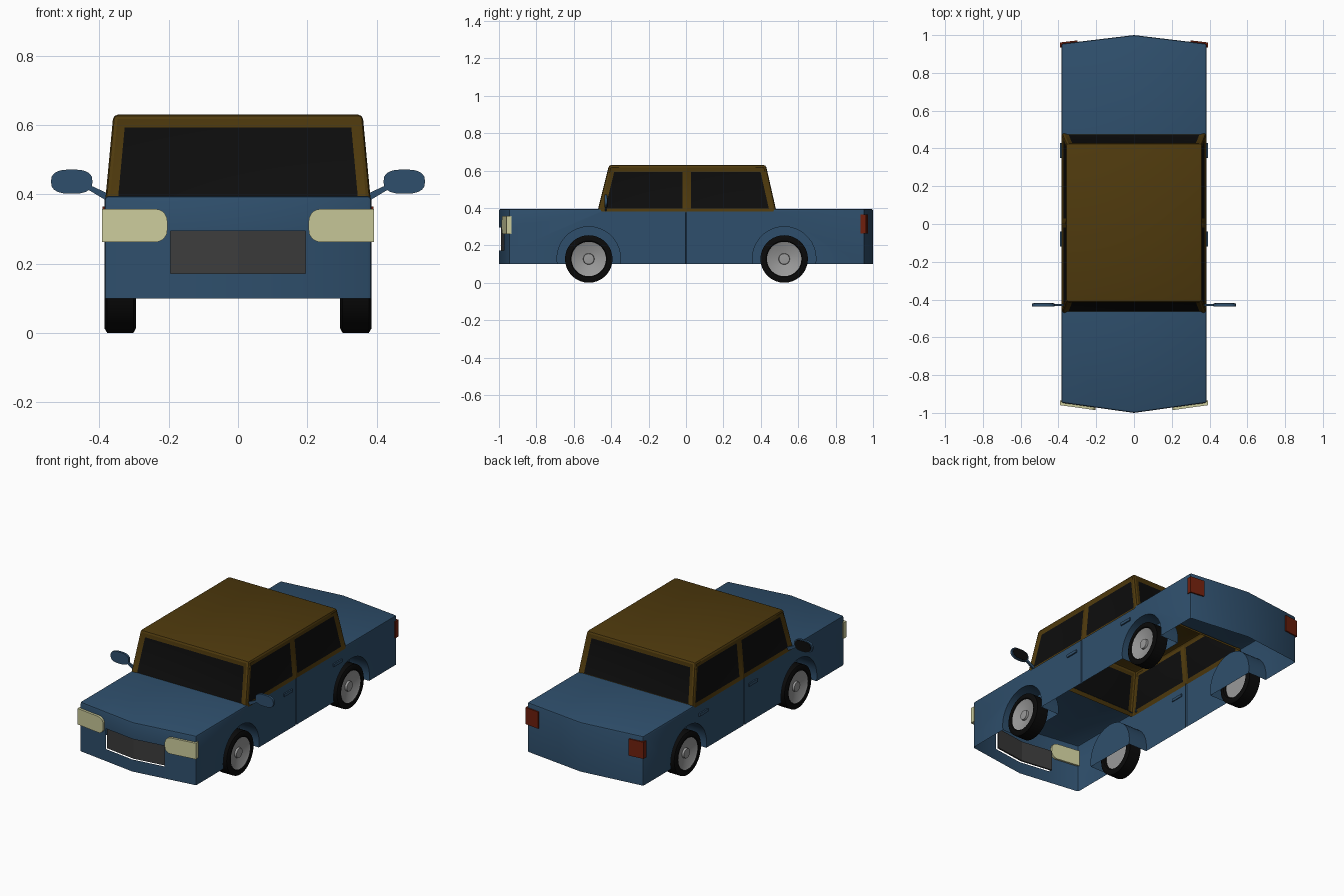
import bpy, bmesh, math

if "Cube" in bpy.data.objects:
    bpy.data.objects.remove(bpy.data.objects["Cube"])

def mat(name, r, g, b):
    m = bpy.data.materials.new(name)
    m.diffuse_color = (r, g, b, 1)
    m.use_nodes = True
    m.node_tree.nodes["Principled BSDF"].inputs["Base Color"].default_value = m.diffuse_color
    return m

BLUE = mat("body blue", .028, .078, .15)
BROWN = mat("roof brown", .078, .042, .004)
GLASS = mat("black glass", .004, .004, .004)
RUBBER = mat("tyre black", .003, .003, .003)
METAL = mat("hub grey", .32, .32, .32)
GRILLE = mat("grille grey", .045, .045, .045)
CREAM = mat("headlight cream", .6, .6, .33)
RED = mat("tail light red", .16, .014, .004)

W, LOW, TOP = .385, .10, .395
nose = lambda x: -1 + .14 * abs(x)
tail = lambda x: 1 - .12 * abs(x)

def finish(name, bm, mats, angle=35, merge=True):
    if merge:
        bmesh.ops.remove_doubles(bm, verts=bm.verts, dist=1e-5)
    bmesh.ops.recalc_face_normals(bm, faces=bm.faces)
    me = bpy.data.meshes.new(name)
    bm.to_mesh(me)
    bm.free()
    for m in mats:
        me.materials.append(m)
    me.shade_smooth()
    me.set_sharp_from_angle(angle=math.radians(angle))
    ob = bpy.data.objects.new(name, me)
    bpy.context.collection.objects.link(ob)
    return ob

def face(bm, pts):
    return bm.faces.new([bm.verts.new(p) for p in pts])

def slab(name, pts, front, back, m):
    """Extrude an x-z outline between two y functions, on both sides."""
    bm = bmesh.new()
    n = len(pts)
    for s in (1, -1):
        a = [bm.verts.new((s * x, front(x), z)) for x, z in pts]
        b = [bm.verts.new((s * x, back(x), z)) for x, z in pts]
        bm.faces.new(a)
        bm.faces.new(b)
        for i in range(n):
            j = (i + 1) % n
            bm.faces.new((a[i], a[j], b[j], b[i]))
    return finish(name, bm, [m], merge=False)

def lathe(name, profile, m, y, z, s):
    """Turn an (x, radius) profile about an axle along x."""
    bm = bmesh.new()
    N = 36
    for (x0, r0), (x1, r1) in zip(profile, profile[1:]):
        for i in range(N):
            q = []
            for x, r, k in ((x0, r0, i), (x1, r1, i), (x1, r1, i + 1), (x0, r0, i + 1)):
                a = 2 * math.pi * (k % N) / N
                p = (s * x, y + r * math.cos(a), z + r * math.sin(a))
                if p not in q:
                    q.append(p)
            face(bm, q)
    return finish(name, bm, [m])

# Wheel arch outline
AXLES, ARCH_R, ARCH_Z = (-.52, .525), .17, .13
def arch(yc, n=20):
    a0 = math.asin((LOW - ARCH_Z) / ARCH_R)
    a1 = math.pi - a0
    return [(yc - ARCH_R * math.cos(a0 + (a1 - a0) * i / n) * 1,
             ARCH_Z + ARCH_R * math.sin(a0 + (a1 - a0) * i / n)) for i in range(n + 1)]

# Body shell, open underneath and under the cabin
bm = bmesh.new()
zs, GX, G0, G1 = (LOW, .172, .295, TOP), .195, .172, .295
C0, C1, SILL = -.46, .475, .38
for s in (1, -1):
    for i, (xa, xb) in enumerate(((0, GX), (GX, W))):
        for j in range(3):
            if (i, j) != (0, 1):          # leave the grille opening
                face(bm, [(s * x, nose(x), z) for x, z in
                          ((xa, zs[j]), (xb, zs[j]), (xb, zs[j + 1]), (xa, zs[j + 1]))])
    face(bm, [(s * x, tail(x), z) for x, z in ((0, LOW), (W, LOW), (W, TOP), (0, TOP))])
    # side panels around the wheel arches, with a door seam between
    front = [(nose(W), z) for z in reversed(zs)] + arch(AXLES[0]) + \
            [(-.004, LOW), (-.004, SILL), (C0 + .01, SILL), (C0, TOP)]
    rear = [(C1, TOP), (C1 - .01, SILL), (.004, SILL), (.004, LOW)] + \
        arch(AXLES[1]) + [(tail(W), LOW), (tail(W), TOP)]
    for side in (front, rear):
        # arch points run away from the wheel's front edge
        face(bm, [(s * W, y, z) for y, z in side])
    for y in (-.004, .004):
        face(bm, [(s * W, y, LOW), (s * W, y, SILL), (s * (W - .008), 0, SILL), (s * (W - .008), 0, LOW)])
    # bonnet and boot lid halves
    face(bm, [(0, C0, TOP), (0, nose(0), TOP), (s * GX, nose(GX), TOP),
              (s * W, nose(W), TOP), (s * W, C0, TOP)])
    face(bm, [(0, C1, TOP), (0, tail(0), TOP), (s * W, tail(W), TOP), (s * W, C1, TOP)])
bmesh.ops.remove_doubles(bm, verts=bm.verts, dist=1e-5)
bmesh.ops.recalc_face_normals(bm, faces=bm.faces)
edges = [e for e in bm.edges if len(e.link_faces) == 2 and e.calc_face_angle() > .5
         and (min(v.co.z for v in e.verts) > .385 or min(abs(v.co.y) for v in e.verts) > .9)]
bmesh.ops.bevel(bm, geom=edges, offset=.01, segments=2, profile=.5, affect='EDGES')
finish("body", bm, [BLUE], 30)

# Cabin with recessed windows
bm = bmesh.new()
def ring(x, y0, y1, z):
    m = .005
    return [(-x, y0, z), (x, y0, z), (x, m, z), (x, y1, z), (-x, y1, z), (-x, m, z)]
lo, hi = ring(.384, -.475, .485, .375), ring(.36, -.412, .427, .63)
for i in range(6):
    j = (i + 1) % 6
    face(bm, [lo[i], lo[j], hi[j], hi[i]])
face(bm, hi)
bmesh.ops.remove_doubles(bm, verts=bm.verts, dist=1e-5)
bmesh.ops.recalc_face_normals(bm, faces=bm.faces)
edges = [e for e in bm.edges if len(e.link_faces) == 2 and e.calc_face_angle() > .3]
bmesh.ops.bevel(bm, geom=edges, offset=.013, segments=2, profile=.5, affect='EDGES')
panes = [f for f in bm.faces if f.calc_area() > .04 and f.normal.z < .8]
bmesh.ops.inset_individual(bm, faces=panes, thickness=.023, depth=-.008, use_even_offset=True)
for f in panes:
    f.material_index = 1
finish("cabin", bm, [BROWN, GLASS], 30)

# Wheels and wheel housings
TYRE = [(.375, .09), (.384, .097), (.385, .115), (.378, .127), (.302, .127),
        (.295, .115), (.296, .097), (.305, .09)]
HUB = [(.312, 0), (.312, .092), (.379, .092), (.374, .082), (.362, .03), (.374, .028), (.376, 0)]
for yc, where in zip(AXLES, ("front", "rear")):
    for s, side in ((1, "right"), (-1, "left")):
        lathe(f"{where}_{side}_tyre", TYRE, RUBBER, yc, .1275, s)
        lathe(f"{where}_{side}_hub", HUB, METAL, yc, .1275, s)
        bm = bmesh.new()
        pts = arch(yc)
        for (ya, za), (yb, zb) in zip(pts, pts[1:]):
            face(bm, [(s * W, ya, za), (s * W, yb, zb), (s * .26, yb, zb), (s * .26, ya, za)])
        face(bm, [(s * .26, y, z) for y, z in pts])
        finish(f"{where}_{side}_wheel_housing", bm, [BLUE])

# Grille, headlights and tail lights follow the angled ends
slab("grille", [(0, G0), (GX, G0), (GX, G1), (0, G1)],
     lambda x: nose(x) + .012, lambda x: nose(x) + .022, GRILLE)

r, cz = .035, .31
lamp = [(.392, .262), (.392, .358)]
for zc, a0 in ((.358 - r, 90), (.262 + r, 180)):
    for k in range(6):
        a = math.radians(a0 + 18 * k)
        lamp.append((.204 + r + r * math.cos(a), zc + r * math.sin(a)))
slab("headlights", lamp, lambda x: nose(x) - .014, lambda x: nose(x) + .012, CREAM)
slab("tail_lights", [(.3, .265), (.391, .265), (.391, .365), (.3, .365)],
     lambda x: tail(x) + .008, lambda x: tail(x) - .02, RED)

# Door mirrors
def oval(k):
    sp = lambda v: math.copysign(abs(v) ** .75, v)
    return [(.48 + .06 * k * sp(math.cos(math.pi * i / 10)),
             .437 + .035 * k * sp(math.sin(math.pi * i / 10))) for i in range(20)]
slab("mirror_housings", oval(1), lambda x: -.436, lambda x: -.422, BLUE)
slab("mirror_glass", oval(.88), lambda x: -.424, lambda x: -.419, GLASS)
slab("mirror_arms", [(.37, .385), (.385, .385), (.44, .418), (.435, .43), (.37, .4)],
     lambda x: -.434, lambda x: -.424, BLUE)

# Door handles
for yc, where in ((-.08, "front"), (.39, "rear")):
    slab(f"{where}_door_handles", [(.38, .316), (.393, .316), (.393, .333), (.38, .333)],
         lambda x, y=yc: y - .04, lambda x, y=yc: y + .04, BLUE)
